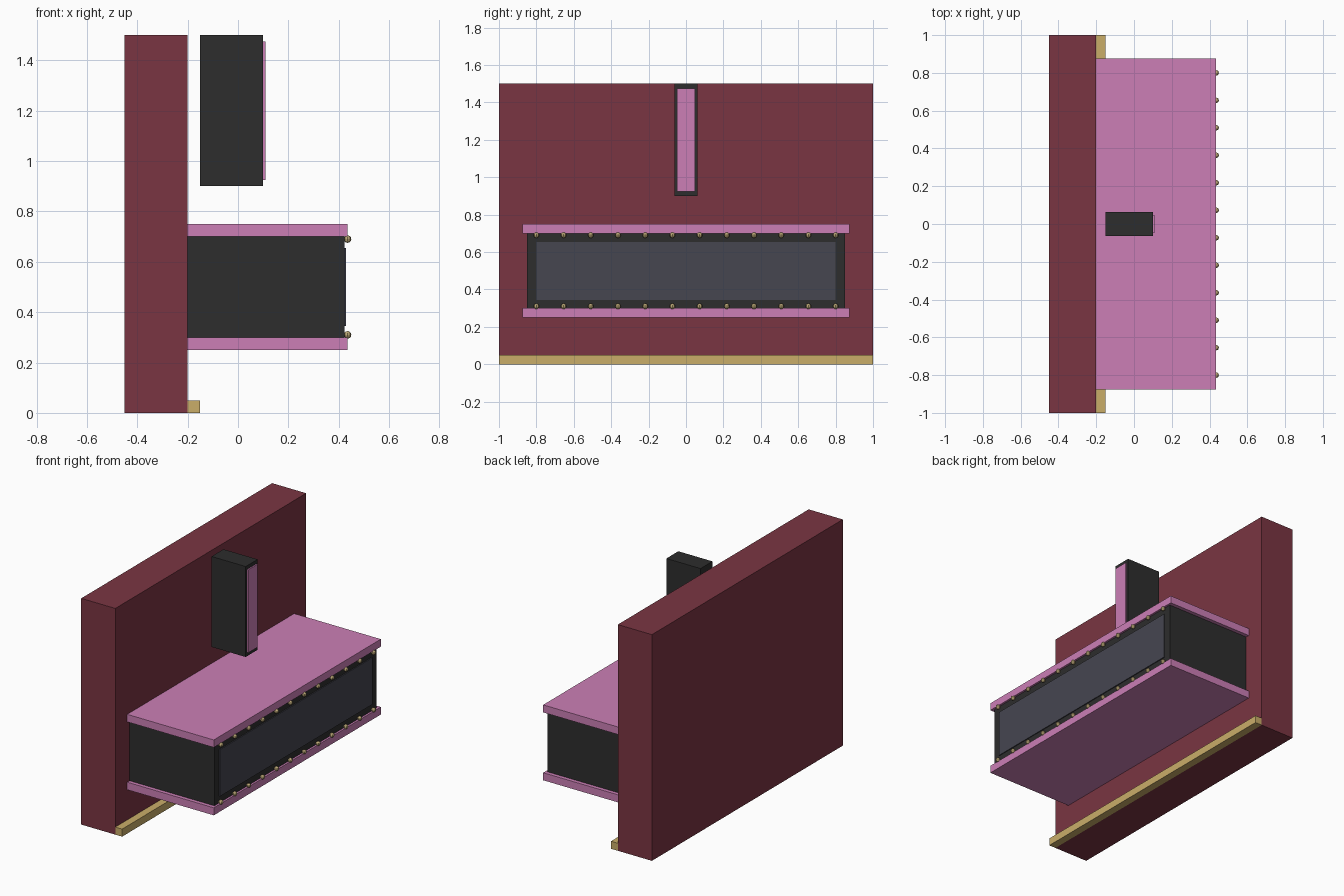
import bpy

if "Cube" in bpy.data.objects:
    bpy.data.objects.remove(bpy.data.objects["Cube"])


def material(name, rgb):
    m = bpy.data.materials.new(name)
    lin = [(c / 255 / 12.92) if c / 255 <= 0.04045 else ((c / 255 + 0.055) / 1.055) ** 2.4 for c in rgb]
    m.diffuse_color = (*lin, 1)
    m.use_nodes = True
    m.node_tree.nodes["Principled BSDF"].inputs["Base Color"].default_value = m.diffuse_color
    return m


MAROON = material("maroon", (122, 53, 66))
PINK = material("pink", (204, 127, 182))
GOLD = material("gold", (202, 174, 105))
BLACK = material("charcoal", (45, 45, 45))
GLASS = material("slate_glass", (70, 70, 80))
BRASS = material("pale_brass", (188, 168, 118))


def box(name, x, half_y, z, mat):
    """Box spanning x and z ranges, symmetric in y."""
    bpy.ops.mesh.primitive_cube_add(size=1, location=(sum(x) / 2, 0, sum(z) / 2))
    ob = bpy.context.object
    ob.name = name
    ob.scale = (x[1] - x[0], 2 * half_y, z[1] - z[0])
    bpy.ops.object.transform_apply(location=False, rotation=False, scale=True)
    ob.data.materials.append(mat)
    return ob


# Wall and floor trim
box("wall", (-0.45, -0.2), 1.0, (0, 1.5), MAROON)
box("floor_trim", (-0.2, -0.15), 1.0, (0, 0.05), GOLD)

# Long cabinet with slabs above and below, and a front panel
box("cabinet_body", (-0.2, 0.422), 0.85, (0.3, 0.7), BLACK)
box("bottom_slab", (-0.2, 0.435), 0.875, (0.25, 0.3), PINK)
box("top_slab", (-0.2, 0.435), 0.875, (0.7, 0.75), PINK)
box("front_panel", (0.42, 0.428), 0.8, (0.345, 0.655), GLASS)

# Hanging post with a light strip
box("upper_post", (-0.15, 0.1), 0.0625, (0.9, 1.5), BLACK)
box("post_strip", (0.1, 0.109), 0.048, (0.925, 1.475), PINK)

# Two rows of studs along the panel edges
stud_mesh = None
for row, z in (("lower", 0.31), ("upper", 0.69)):
    for i in range(12):
        loc = (0.435, -0.8 + 1.6 * i / 11, z)
        if stud_mesh is None:
            bpy.ops.mesh.primitive_uv_sphere_add(segments=8, ring_count=6, radius=0.015, location=loc)
            ob = bpy.context.object
            stud_mesh = ob.data
            stud_mesh.materials.append(BRASS)
        else:
            ob = bpy.data.objects.new("stud", stud_mesh)
            ob.location = loc
            bpy.context.collection.objects.link(ob)
        ob.name = f"{row}_stud_{i + 1}"
